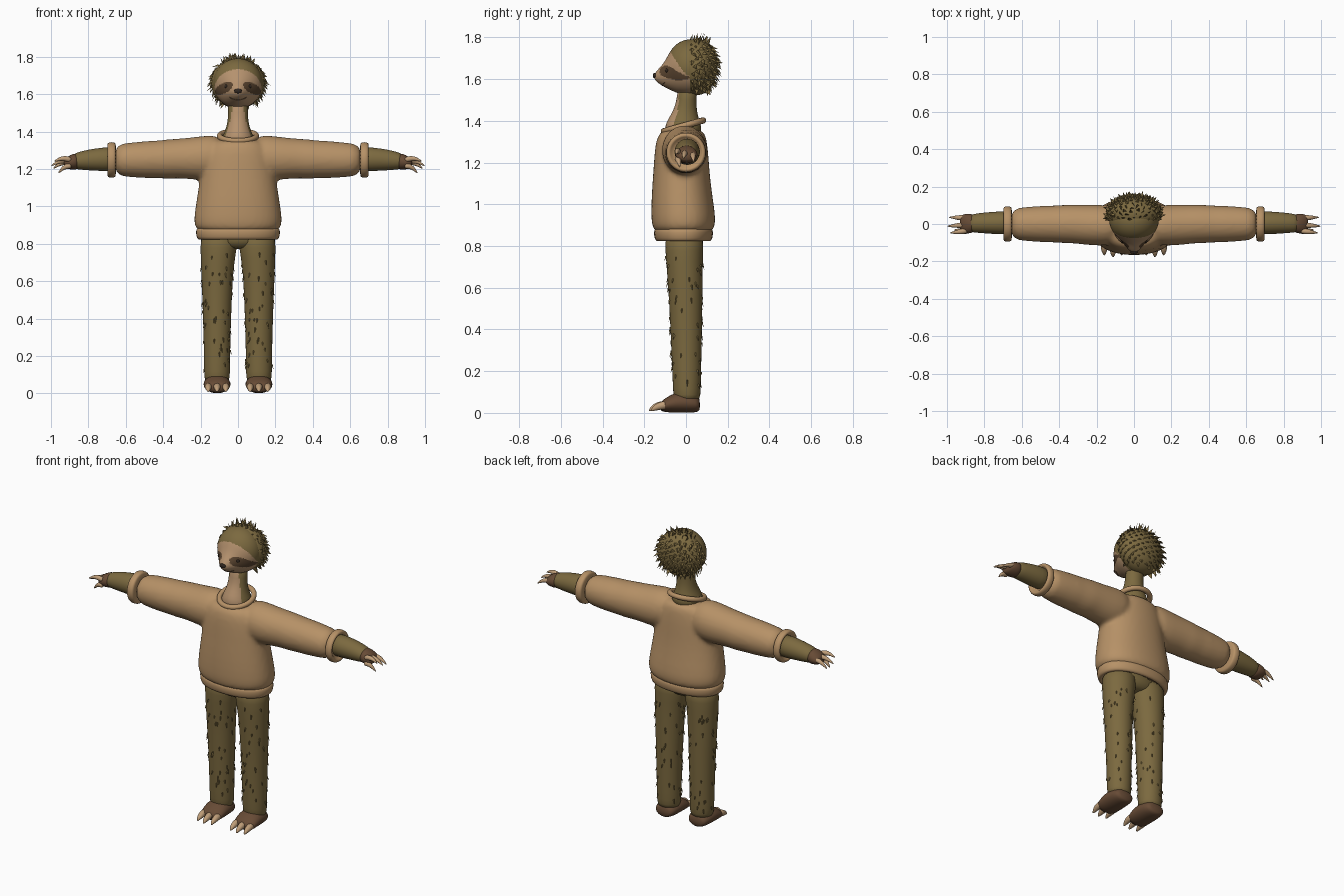
import bpy, bmesh, math, random
from mathutils import Vector

if "Cube" in bpy.data.objects:
    bpy.data.objects.remove(bpy.data.objects["Cube"])

random.seed(4)


def mat(name, rgb):
    m = bpy.data.materials.new(name)
    m.diffuse_color = (*rgb, 1)
    m.use_nodes = True
    m.node_tree.nodes["Principled BSDF"].inputs["Base Color"].default_value = m.diffuse_color
    return m


KNIT = mat("knit_tan", (0.47, 0.285, 0.135))
SKIN = mat("face_tan", (0.46, 0.285, 0.155))
FUR = mat("olive_fur", (0.20, 0.142, 0.05))
BROWN = mat("paw_brown", (0.135, 0.07, 0.036))
PATCH = mat("eye_patch_brown", (0.105, 0.06, 0.03))
CLAW = mat("claw_tan", (0.52, 0.34, 0.19))
DARK = mat("nose_dark", (0.03, 0.02, 0.014))


def finish(name, bm, mats, smooth=True, subsurf=0):
    bmesh.ops.recalc_face_normals(bm, faces=bm.faces)
    me = bpy.data.meshes.new(name)
    for f in bm.faces:
        f.smooth = smooth
    bm.to_mesh(me)
    bm.free()
    for m in mats:
        me.materials.append(m)
    ob = bpy.data.objects.new(name, me)
    bpy.context.collection.objects.link(ob)
    if subsurf:
        s = ob.modifiers.new("round", 'SUBSURF')
        s.levels = s.render_levels = subsurf
    return ob


def skin_rings(bm, rings):
    """Bridge equal rings of points and cap both ends."""
    vs = [[bm.verts.new(p) for p in r] for r in rings]
    n = len(vs[0])
    for a, b in zip(vs, vs[1:]):
        for i in range(n):
            bm.faces.new((a[i], a[(i + 1) % n], b[(i + 1) % n], b[i]))
    bm.faces.new(vs[0])
    bm.faces.new(vs[-1])


def loft(bm, axis, rings, side=1, n=24, power=2.0):
    """Rings are (position on axis, centre a, centre b, radius a, radius b)."""
    out = []
    for t, ca, cb, ra, rb in rings:
        pts = []
        for i in range(n):
            w = 2 * math.pi * i / n
            c, s = math.cos(w), math.sin(w)
            a = ca + ra * math.copysign(abs(c) ** (2 / power), c)
            b = cb + rb * math.copysign(abs(s) ** (2 / power), s)
            p = {'x': (t, a, b), 'y': (a, t, b), 'z': (a, b, t)}[axis]
            pts.append((p[0] * side, p[1], p[2]))
        out.append(pts)
    skin_rings(bm, out)


def lofted(name, axis, rings, m, side=1, subsurf=1, **kw):
    bm = bmesh.new()
    loft(bm, axis, rings, side, **kw)
    return finish(name, bm, [m], subsurf=subsurf)


def tube(bm, pts, radii, side=1, n=8):
    pts = [Vector((p[0] * side, p[1], p[2])) for p in pts]
    out = []
    for i, p in enumerate(pts):
        d = (pts[min(i + 1, len(pts) - 1)] - pts[max(i - 1, 0)]).normalized()
        u = d.orthogonal().normalized() if i == 0 else (u - d * u.dot(d)).normalized()
        v = d.cross(u)
        out.append([p + radii[i] * (u * math.cos(2 * math.pi * k / n) + v * math.sin(2 * math.pi * k / n))
                    for k in range(n)])
    skin_rings(bm, out)


def tuft(bm, p, nrm, d, length, w):
    """Small pointed lock of fur lying along d."""
    nrm = nrm.normalized()
    s = d.cross(nrm).normalized()
    base = [bm.verts.new(q) for q in (p + s * w - nrm * .004, p - s * w - nrm * .004,
                                      p + nrm * w * .6, )]
    tip = bm.verts.new(p + d.normalized() * length)
    for i in range(3):
        bm.faces.new((base[i], base[(i + 1) % 3], tip))
    bm.faces.new(base)


# Sweater: torso and both sleeves melted into one skin
bm = bmesh.new()
loft(bm, 'z', [(.855, 0, -.012, .20, .125), (.885, 0, -.012, .232, .15), (.93, 0, -.012, .24, .157),
               (1.05, 0, -.02, .22, .146), (1.15, 0, -.022, .205, .136), (1.25, 0, -.022, .195, .13),
               (1.32, 0, -.022, .172, .12), (1.365, 0, -.015, .13, .1)], power=2.2)
for sd in (-1, 1):
    loft(bm, 'x', [(.08, -.005, 1.27, .095, .105), (.15, -.008, 1.259, .112, .124),
                   (.25, -.005, 1.256, .108, .112), (.33, 0, 1.256, .103, .106), (.37, 0, 1.252, .104, .107),
                   (.44, 0, 1.251, .098, .100), (.48, 0, 1.250, .099, .101), (.57, 0, 1.248, .092, .093),
                   (.67, 0, 1.248, .086, .087)], sd)
sweater = finish("sweater", bm, [KNIT], subsurf=1)
r = sweater.modifiers.new("merge", 'REMESH')
r.mode, r.voxel_size, r.use_smooth_shade = 'VOXEL', .012, True
s = sweater.modifiers.new("soften", 'SMOOTH')
s.factor, s.iterations = .5, 5

# Hem band with an open underside
lofted("sweater_hem", 'z', [(.89, 0, -.012, .20, .125), (.882, 0, -.012, .222, .138), (.868, 0, -.012, .228, .144),
                            (.835, 0, -.012, .224, .14), (.82, 0, -.012, .214, .13), (.825, 0, -.012, .19, .11),
                            (.86, 0, -.012, .18, .1)], KNIT, power=2.2)

# Collar, dipping towards the front
bpy.ops.mesh.primitive_torus_add(major_segments=40, minor_segments=12, major_radius=.098, minor_radius=.015,
                                 location=(0, -.012, 1.376), rotation=(.27, 0, 0))
collar = bpy.context.object
collar.name = "sweater_collar"
collar.data.materials.append(KNIT)
bpy.ops.object.shade_smooth()

# Neck, tan strip down the throat
bm = bmesh.new()
loft(bm, 'z', [(1.32, 0, -.012, .095, .09), (1.375, 0, -.014, .084, .088), (1.41, 0, -.012, .066, .073),
               (1.45, 0, -.004, .056, .056), (1.50, 0, .002, .052, .046), (1.57, 0, .01, .056, .05)], n=32)
for f in bm.faces:
    c = f.calc_center_median()
    f.material_index = 1 if c.y < 0 and abs(c.x) < abs(c.y) * 1.1 else 0
finish("neck", bm, [FUR, SKIN], subsurf=1)

# Head: egg with a pushed-out muzzle, face colours by position
HC, HR = Vector((0, .02, 1.657)), Vector((.132, .115, .133))


def push(x, z):
    return .066 * math.exp(-(x / .062) ** 2 - ((z - 1.603) / .06) ** 2)


def face_y(x, z):
    k = 1 - (x / HR.x) ** 2 - ((z - HC.z) / HR.z) ** 2
    return HC.y - HR.y * math.sqrt(max(k, 0)) - push(x, z)


bm = bmesh.new()
bmesh.ops.create_uvsphere(bm, u_segments=128, v_segments=96, radius=1)
for v in bm.verts:
    front = max(0, min(1, -v.co.y * 2.5))
    v.co = Vector([HC[i] + v.co[i] * HR[i] for i in range(3)])
    v.co.y -= push(v.co.x, v.co.z) * front
for f in bm.faces:
    c = f.calc_center_median()
    dx, dz = abs(c.x) - .076, c.z - 1.631
    a, b = dx * .86 - dz * .5, dx * .5 + dz * .86
    if c.y < .02 and (c.x / .126) ** 2 + ((c.z - 1.625) / .108) ** 2 < 1:
        f.material_index = 2 if (a / .053) ** 2 + (b / .027) ** 2 < 1 else 1
finish("head", bm, [FUR, SKIN, PATCH])


def ellipsoid(name, c, rad, m):
    bpy.ops.mesh.primitive_uv_sphere_add(segments=24, ring_count=16, location=c)
    ob = bpy.context.object
    ob.name, ob.scale = name, rad
    ob.data.materials.append(m)
    bpy.ops.object.shade_smooth()


# Facial features
ellipsoid("nose", (0, face_y(0, 1.617) + .002, 1.617), (.021, .009, .013), DARK)
for sd in (-1, 1):
    ellipsoid("eye", (sd * .062, face_y(.062, 1.641) + .006, 1.641), (.011, .009, .01), DARK)
bm = bmesh.new()
mouth = [(x, face_y(x, z), z) for x, z in ((i * .0065, 1.569 + i * i * .0003) for i in range(-7, 8))]
tube(bm, mouth, [.0018] * len(mouth), n=6)
finish("mouth", bm, [PATCH])

# Hair cap and its shaggy locks
GC, GR = Vector((0, .052, 1.658)), Vector((.144, .1, .135))
ellipsoid("hair_cap", GC, GR, FUR)
bm = bmesh.new()
for i in range(260):
    z = 1 - 2 * (i + .5) / 260
    w = i * 2.39996
    q = math.sqrt(1 - z * z)
    u = Vector((q * math.cos(w), q * math.sin(w), z))
    if u.y < -.3 or z < -.85:
        continue
    p = GC + Vector([u[k] * GR[k] for k in range(3)])
    jit = Vector([random.uniform(-.25, .25) for _ in range(3)])
    tuft(bm, p, u, u * .55 + Vector((0, .25, -.7 if z < .8 else .3)) + jit,
         random.uniform(.022, .038), random.uniform(.009, .015))
finish("hair_locks", bm, [FUR], smooth=False)

# Hips under the hem
lofted("hips", 'z', [(.77, 0, -.008, .07, .055), (.80, 0, -.008, .16, .085), (.88, 0, -.01, .19, .095)], FUR)

LEG = [(.87, .10, -.008, .10, .094), (.78, .103, -.008, .099, .092), (.68, .111, -.006, .087, .086),
       (.5, .112, 0, .079, .079), (.3, .112, .002, .072, .073), (.15, .112, .004, .07, .068),
       (.08, .112, .004, .069, .066), (.055, .112, .006, .06, .056)]
for sd, label in ((-1, "left"), (1, "right")):
    # Leg and flecks of fur
    lofted(label + "_leg", 'z', LEG, FUR, sd)
    bm = bmesh.new()
    for _ in range(80):
        z, w = random.uniform(.12, .76), random.uniform(0, 2 * math.pi)
        a, b = next((a, b) for a, b in zip(LEG, LEG[1:]) if b[0] <= z)
        t = (a[0] - z) / (a[0] - b[0])
        _, cx, cy, rx, ry = [m + (n - m) * t for m, n in zip(a, b)]
        u = Vector((math.cos(w), math.sin(w), 0))
        p = Vector((cx * sd + rx * u.x * .985, cy + ry * u.y * .985, z))
        tuft(bm, p, u, u * .3 + Vector((0, 0, -1)), random.uniform(.02, .032), .006)
    finish(label + "_leg_fur", bm, [FUR], smooth=False)

    # Foot and toes
    lofted(label + "_foot", 'y', [(.068, .112, .038, .045, .028), (.05, .112, .043, .062, .041),
                                  (0, .112, .05, .072, .05), (-.05, .112, .05, .073, .05),
                                  (-.095, .112, .038, .07, .035), (-.125, .112, .03, .06, .022)], BROWN, sd)
    bm = bmesh.new()
    for k in (-1, 0, 1):
        x = .112 + k * .047
        y = -.01 * (k == 0)
        tube(bm, [(x, -.085 + y, .036), (x, -.11 + y, .037), (x, -.135 + y, .03), (x, -.155 + y, .02),
                  (x, -.168 + y, .009)], [.019, .022, .019, .012, .003], sd)
    finish(label + "_toes", bm, [CLAW], subsurf=1)

    # Cuff, forearm and palm
    lofted(label + "_cuff", 'x', [(.652, 0, 1.248, .08, .081), (.656, 0, 1.248, .092, .093),
                                  (.67, 0, 1.248, .096, .096), (.688, 0, 1.248, .096, .096),
                                  (.699, 0, 1.248, .088, .088), (.697, 0, 1.248, .074, .074),
                                  (.675, 0, 1.25, .066, .066)], KNIT, sd)
    lofted(label + "_forearm", 'x', [(.64, .006, 1.252, .063, .066), (.72, .006, 1.252, .062, .064),
                                     (.80, .006, 1.248, .056, .056), (.86, .004, 1.243, .05, .046),
                                     (.885, .003, 1.24, .042, .036)], FUR, sd)
    lofted(label + "_palm", 'x', [(.85, .003, 1.24, .04, .036), (.868, .003, 1.24, .052, .045),
                                  (.895, .002, 1.236, .054, .04), (.92, .002, 1.232, .048, .028),
                                  (.932, .002, 1.23, .036, .018)], BROWN, sd)

    # Fingers with pointed claws
    bm = bmesh.new()
    for y0, y1, x1, z0, z1 in ((-.036, -.048, .985, 1.245, 1.238), (-.004, -.012, 1.0, 1.24, 1.215),
                               (.032, .036, .99, 1.235, 1.2), (-.042, -.03, .962, 1.215, 1.175)):
        root, tip = Vector((.89, y0, z0)), Vector((x1, y1, z1))
        pts = [root.lerp(tip, t) + Vector((0, 0, .05 * t * (1 - t) * 1.2)) for t in (0, .25, .5, .75, 1)]
        tube(bm, pts, [.015, .0165, .014, .009, .002], sd)
    finish(label + "_fingers", bm, [CLAW], subsurf=1)
